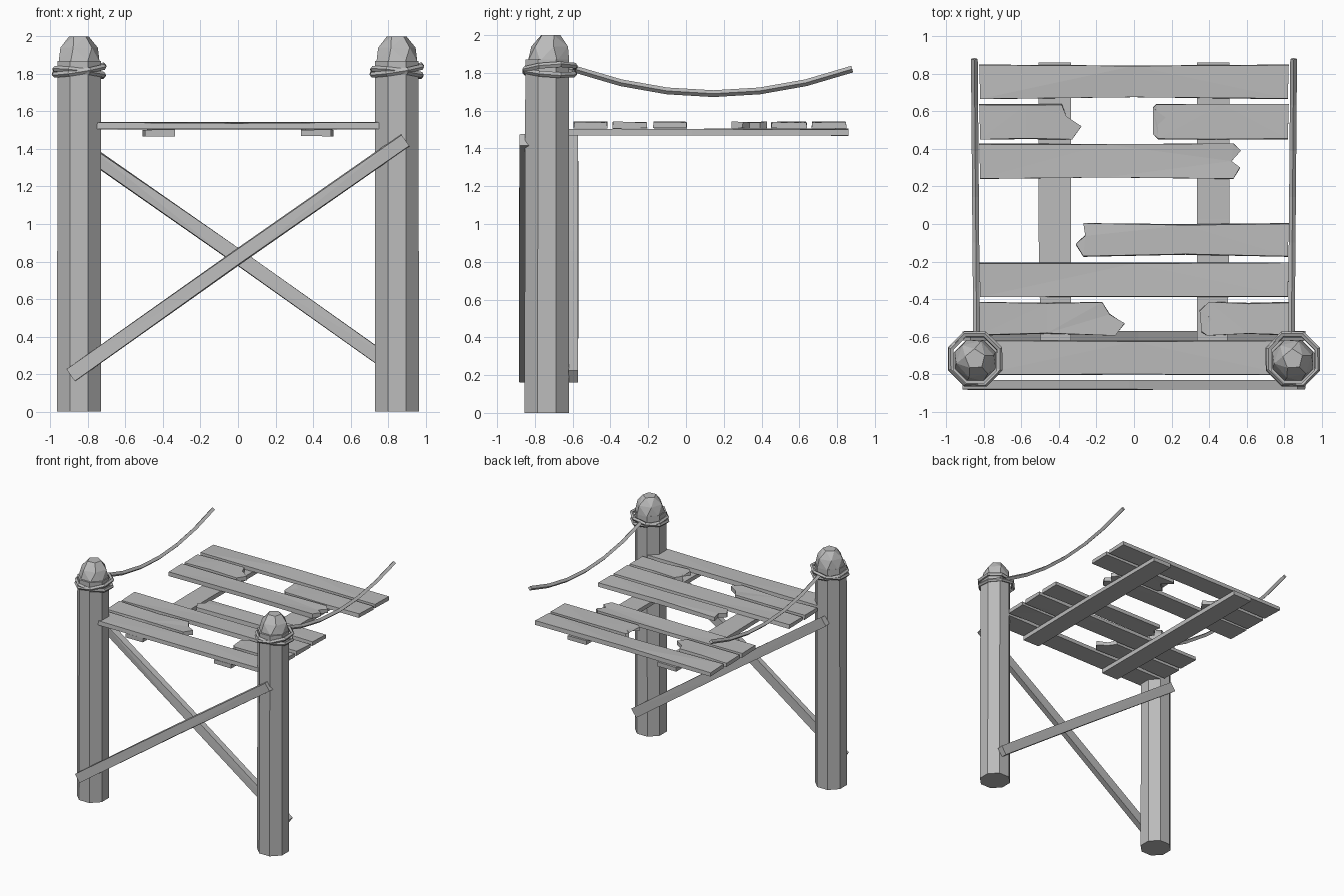
import bpy, bmesh, random
from math import sin, cos, pi, atan2, radians
from mathutils import Vector, Matrix

random.seed(4)
if "Cube" in bpy.data.objects:
    bpy.data.objects.remove(bpy.data.objects["Cube"])

GREY = (0.5, 0.5, 0.5, 1)
wood = bpy.data.materials.new("plain grey")
wood.use_nodes = True
wood.diffuse_color = GREY
wood.node_tree.nodes["Principled BSDF"].inputs["Base Color"].default_value = GREY


def finish(name, bm):
    bmesh.ops.recalc_face_normals(bm, faces=bm.faces)
    mesh = bpy.data.meshes.new(name)
    bm.to_mesh(mesh)
    bm.free()
    mesh.materials.append(wood)
    obj = bpy.data.objects.new(name, mesh)
    bpy.context.collection.objects.link(obj)
    return obj


def ring(bm, n, r, centre, turn=0.5):
    return [bm.verts.new(Vector(centre) + Vector((r * cos(2 * pi * (i + turn) / n),
                                                  r * sin(2 * pi * (i + turn) / n), 0)))
            for i in range(n)]


def hull(name, rings):
    bm = bmesh.new()
    for args in rings:
        ring(bm, *args)
    bmesh.ops.convex_hull(bm, input=bm.verts)
    bmesh.ops.dissolve_limit(bm, angle_limit=radians(2), verts=bm.verts, edges=bm.edges)
    return finish(name, bm)


def slab(name, outline, z0, z1, inset=0.006, warp=0.004):
    """Rough board: flat outline, slightly smaller and uneven on top."""
    bm = bmesh.new()
    mid = sum(y for x, y in outline) / len(outline)
    low = [bm.verts.new((x, y, z0 + random.uniform(-warp, warp) / 2)) for x, y in outline]
    top = [bm.verts.new((x, y + (inset if y < mid else -inset) * random.random(),
                         z1 + random.uniform(-warp, warp))) for x, y in outline]
    n = len(outline)
    for i in range(n):
        j = (i + 1) % n
        bm.faces.new((low[i], low[j], top[j], top[i]))
    caps = [bm.faces.new(top), bm.faces.new(low[::-1])]
    bmesh.ops.triangulate(bm, faces=caps)
    return finish(name, bm)


# Posts, faceted caps and rope wraps
for side, s in (("right", -1), ("left", 1)):
    x = 0.847 * s
    hull(side + "_post", [(8, 0.127, (x, -0.738, 0)), (8, 0.125, (x, -0.735, 1.87))])
    hull(side + "_post_cap", [(8, 0.118, (x, -0.727, 1.865)),
                              (6, 0.102, (x, -0.722, 1.94), 0.2),
                              (5, 0.055, (x, -0.72, 2.0), 0.3)])
    for k, tilt in enumerate((-9, 7)):
        bpy.ops.mesh.primitive_torus_add(major_segments=8, minor_segments=5,
                                         major_radius=0.143 - 0.004 * k, minor_radius=0.016)
        wrap = bpy.context.object
        wrap.name = f"{side}_rope_wrap_{k + 1}"
        wrap.data.transform(Matrix.Rotation(pi / 8, 4, "Z"))
        wrap.data.transform(Matrix.Rotation(radians(tilt), 4, "Y")
                            @ Matrix.Rotation(radians(4 - 8 * k), 4, "X"))
        wrap.location = (x, -0.72, 1.82 - 0.012 * k)
        wrap.data.materials.append(wood)
        for p in wrap.data.polygons:
            p.use_smooth = False

    # Sagging hand rope
    curve = bpy.data.curves.new(side + "_hand_rope", "CURVE")
    curve.dimensions = "3D"
    curve.bevel_depth = 0.018
    curve.bevel_resolution = 0
    curve.use_fill_caps = True
    path = curve.splines.new("POLY")
    path.points.add(6)
    for i, p in enumerate(path.points):
        t = i / 3 - 1
        p.co = (s * (0.839 + 0.002 * i), 0.145 + 0.735 * t, 1.69 + 0.13 * t * t, 1)
    curve.materials.append(wood)
    rope = bpy.data.objects.new(side + "_hand_rope", curve)
    bpy.context.collection.objects.link(rope)
    bpy.ops.object.select_all(action="DESELECT")
    rope.select_set(True)
    bpy.context.view_layer.objects.active = rope
    bpy.ops.object.convert(target="MESH")
    for p in rope.data.polygons:
        p.use_smooth = False

    # Beam under the deck
    a, b = 0.335 * s, 0.51 * s
    slab(side + "_deck_beam", [(a, -0.8), (b - 0.015 * s, -0.8), (b, 0.03), (b, 0.86),
                               (a, 0.86), (a, 0.03)], 1.468, 1.503, 0, 0.002)

# Deck planks: y range, then left and right ends as (x, fraction across the width)
SQUARE_L = [(-0.825, 1), (-0.82, 0)]
SQUARE_R = [(0.82, 0), (0.825, 1)]
planks = [
    (0.665, 0.85, SQUARE_L, SQUARE_R),
    (0.45, 0.64, SQUARE_L, [(-0.33, 0), (-0.28, 0.37), (-0.36, 0.65), (-0.385, 1)]),
    (0.45, 0.64, [(0.12, 1), (0.1, 0.9), (0.19, 0.55), (0.1, 0.15), (0.13, 0)], SQUARE_R),
    (0.24, 0.43, SQUARE_L, [(0.53, 0), (0.565, 0.3), (0.52, 0.5), (0.57, 0.8), (0.53, 1)]),
    (-0.175, 0.005, [(-0.27, 1), (-0.26, 0.65), (-0.31, 0.35), (-0.27, 0)], SQUARE_R),
    (-0.39, -0.205, SQUARE_L, SQUARE_R),
    (-0.595, -0.415, SQUARE_L, [(-0.1, 0), (-0.05, 0.35), (-0.13, 0.65), (-0.17, 1)]),
    (-0.595, -0.415, [(0.4, 1), (0.35, 0.75), (0.42, 0.5), (0.36, 0.1), (0.39, 0)], SQUARE_R),
    (-0.805, -0.62, SQUARE_L, SQUARE_R),
]
for i, (y0, y1, left, right) in enumerate(planks):
    at = lambda end: [(x, y0 + (y1 - y0) * t) for x, t in end]
    xm = (left[0][0] + right[0][0]) / 2
    bow = random.uniform(0, 0.012)
    outline = at(left) + [(xm, y0 + bow)] + at(right) + [(xm, y1 - bow / 2)]
    slab(f"deck_plank_{i + 1}", outline, 1.506, 1.54)

# Crossed braces before and behind the posts
for name, s, y in (("front_brace", 1, -0.857), ("back_brace", -1, -0.597)):
    brace = slab(name, [(-1.09, -0.04), (0, -0.036), (1.09, -0.04),
                        (1.09, 0.04), (0, 0.044), (-1.09, 0.04)], -0.026, 0.026, 0.008, 0.003)
    brace.data.transform(Matrix.Translation((0, y, 0.82))
                         @ Matrix.Rotation(-s * atan2(1.255, 1.785), 4, "Y")
                         @ Matrix.Rotation(pi / 2, 4, "X"))
